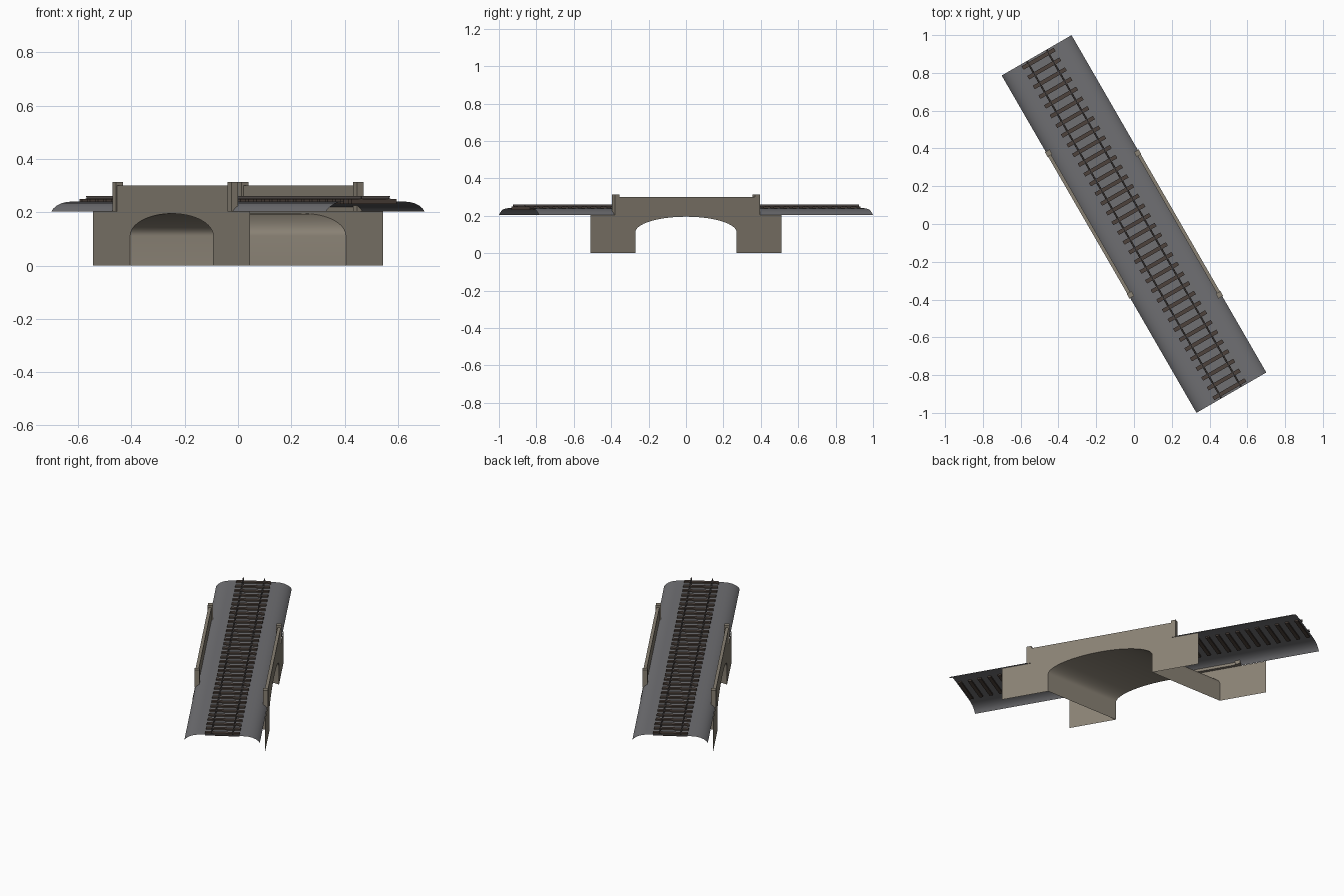
import bpy, bmesh, math

if "Cube" in bpy.data.objects:
    bpy.data.objects.remove(bpy.data.objects["Cube"])

ROT = math.radians(30)          # track runs at 30 degrees to the road's normal
S, C = math.sin(ROT), math.cos(ROT)


def material(name, rgb):
    m = bpy.data.materials.new(name)
    m.diffuse_color = (*rgb, 1)
    m.use_nodes = True
    m.node_tree.nodes["Principled BSDF"].inputs["Base Color"].default_value = m.diffuse_color
    return m


STONE = material("stone", (0.25, 0.22, 0.175))
BALLAST = material("ballast", (0.16, 0.16, 0.17))
WOOD = material("wood", (0.075, 0.055, 0.045))
STEEL = material("steel", (0.10, 0.085, 0.08))


def along(v, y):
    """Distance along the track for cross offset v at world y."""
    return (y - S * v) / C


def finish(name, bm, mat, smooth=False):
    me = bpy.data.meshes.new(name)
    bm.to_mesh(me)
    bm.free()
    ob = bpy.data.objects.new(name, me)
    bpy.context.collection.objects.link(ob)
    me.materials.append(mat)
    ob.rotation_euler.z = ROT
    if smooth:
        bpy.ops.object.select_all(action='DESELECT')
        ob.select_set(True)
        bpy.context.view_layer.objects.active = ob
        bpy.ops.object.shade_smooth_by_angle(angle=math.radians(40))
    return ob


def add_box(bm, lo, hi):
    vs = bmesh.ops.create_cube(bm, size=1)["verts"]
    for vert in vs:
        vert.co = [(lo[i] + hi[i]) / 2 + vert.co[i] * (hi[i] - lo[i]) for i in range(3)]


def strip(bm, row_a, row_b):
    a = [bm.verts.new(p) for p in row_a]
    b = [bm.verts.new(p) for p in row_b]
    for i in range(len(a) - 1):
        bm.faces.new((a[i], a[i + 1], b[i + 1], b[i]))


# Ballast bed: open curved sheet
half = [(0.2135, 0.203), (0.205, 0.214), (0.19, 0.225), (0.17, 0.234), (0.145, 0.239), (0.11, 0.241)]
prof = [(-v, z) for v, z in half] + half[::-1]
bm = bmesh.new()
L = 1.031
strip(bm, [(v, -L, z) for v, z in prof], [(v, L, z) for v, z in prof])
finish("ballast_bed", bm, BALLAST, True)

# Sleepers
bm = bmesh.new()
N = 35
for i in range(N):
    u = -1.01 + 2.02 * i / (N - 1)
    add_box(bm, (-0.098, u - 0.0105, 0.232), (0.098, u + 0.0105, 0.25))
finish("sleepers", bm, WOOD)

# Rails: foot, web and head
bm = bmesh.new()
for s in (-1, 1):
    c = s * 0.06
    for w, z0, z1 in ((0.005, 0.249, 0.252), (0.0015, 0.252, 0.257), (0.003, 0.257, 0.261)):
        add_box(bm, (c - w, -L, z0), (c + w, L, z1))
finish("rails", bm, STEEL)

# Tunnel opening in (y, z): upright sides and an elliptical arch
W, SPRING, RISE = 0.27, 0.112, 0.083
arch = [(-W, 0)] + [(-W * math.cos(math.pi * k / 32), SPRING + RISE * math.sin(math.pi * k / 32))
                    for k in range(33)] + [(W, 0)]
FACE = 0.2155
bm = bmesh.new()
strip(bm, [(-FACE, along(-FACE, y), z) for y, z in arch],
      [(FACE, along(FACE, y), z) for y, z in arch])
bmesh.ops.reverse_faces(bm, faces=bm.faces[:])
bm.normal_update()
top = max(bm.faces, key=lambda f: f.calc_center_median().z)
if top.normal.z > 0:
    bmesh.ops.reverse_faces(bm, faces=bm.faces[:])
finish("tunnel_lining", bm, STONE, True)

# Face walls with wings, parapets and end pillars, one per side
for side, s in (("left", -1), ("right", 1)):
    bm = bmesh.new()
    v = s * FACE
    outline = [(-0.51, 0)] + arch + [(0.51, 0), (0.51, 0.203), (-0.51, 0.203)]
    face = bm.faces.new([bm.verts.new((v, along(v, y), z)) for y, z in outline])
    bm.normal_update()
    if face.normal.x * s < 0:
        face.normal_flip()
    bmesh.ops.triangulate(bm, faces=bm.faces[:])
    finish(side + "_face_wall", bm, STONE)

    pv = s * 0.204
    u0, u1 = along(pv, -0.375), along(pv, 0.375)
    bm = bmesh.new()
    a, b = sorted((s * 0.197, s * FACE))
    add_box(bm, (a, u0, 0.203), (b, u1, 0.30))
    finish(side + "_parapet", bm, STONE)

    bm = bmesh.new()
    for u in (u0, u1):
        add_box(bm, (pv - 0.0145, u - 0.0145, 0.203), (pv + 0.0145, u + 0.0145, 0.313))
    finish(side + "_pillars", bm, STONE)
